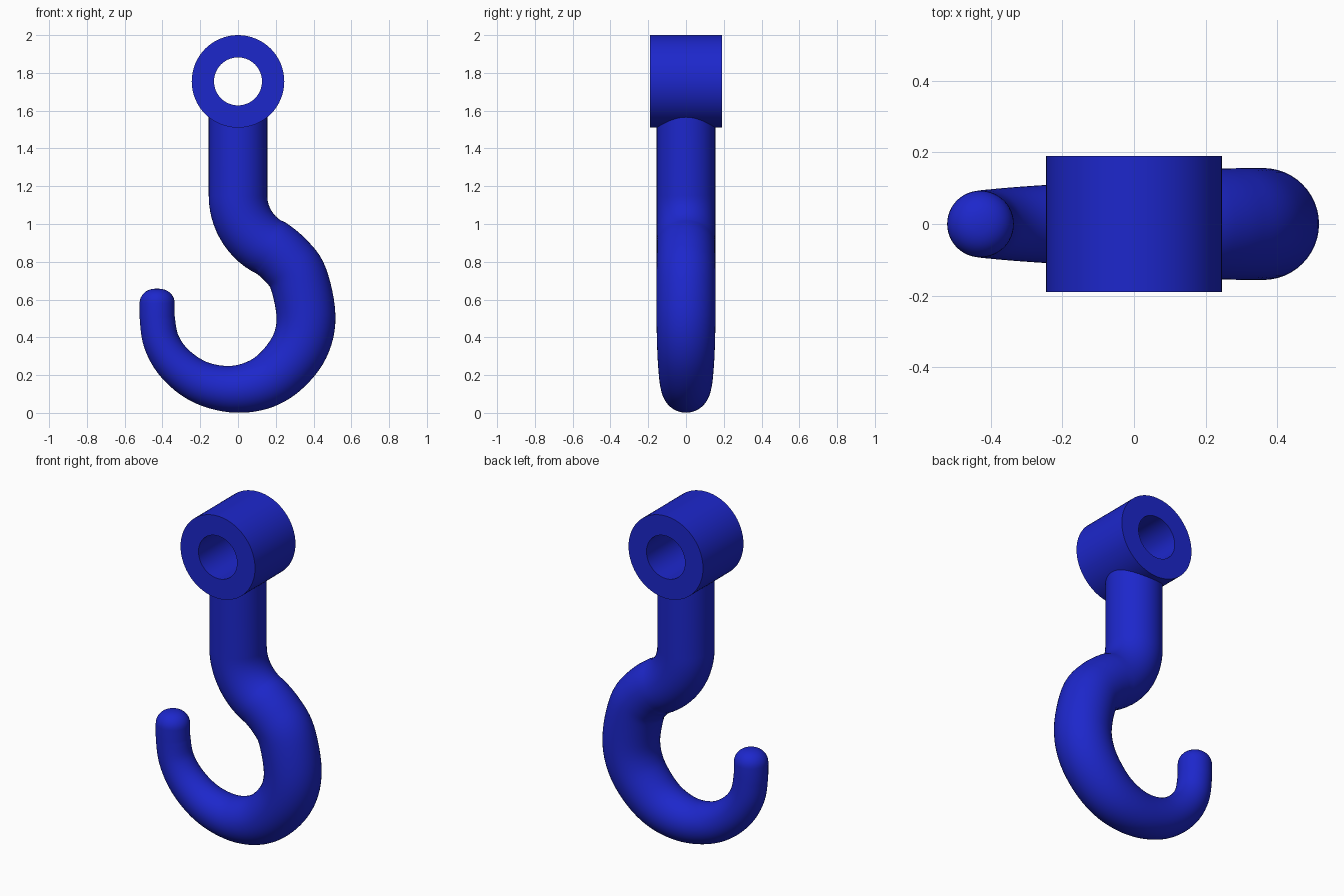
import bpy, bmesh, math
from mathutils import Vector

if "Cube" in bpy.data.objects:
    bpy.data.objects.remove(bpy.data.objects["Cube"])

blue = bpy.data.materials.new("blue_paint")
blue.diffuse_color = (0.012, 0.02, 0.6, 1)
blue.use_nodes = True
blue.node_tree.nodes["Principled BSDF"].inputs["Base Color"].default_value = blue.diffuse_color


def make_object(name, bm):
    bmesh.ops.recalc_face_normals(bm, faces=bm.faces[:])
    mesh = bpy.data.meshes.new(name)
    bm.to_mesh(mesh)
    bm.free()
    obj = bpy.data.objects.new(name, mesh)
    bpy.context.collection.objects.link(obj)
    mesh.materials.append(blue)
    bpy.ops.object.select_all(action='DESELECT')
    obj.select_set(True)
    bpy.context.view_layer.objects.active = obj
    bpy.ops.object.shade_smooth_by_angle(angle=math.radians(35))
    return obj


def bridge(bm, a, b):
    n = len(a)
    for i in range(n):
        bm.faces.new((a[i], a[(i + 1) % n], b[(i + 1) % n], b[i]))


def catmull(p0, p1, p2, p3, t):
    return 0.5 * (2 * p1 + (p2 - p0) * t + (2 * p0 - 5 * p1 + 4 * p2 - p3) * t * t
                  + (3 * p1 - p0 - 3 * p2 + p3) * t ** 3)


# Eye: a thick tube lying along y
SEG, EYE_Z = 64, 1.755
bm = bmesh.new()
loops = []
for r, y in ((0.245, -0.19), (0.245, 0.19), (0.127, 0.19), (0.127, -0.19)):
    loops.append([bm.verts.new((r * math.cos(a), y, EYE_Z + r * math.sin(a)))
                  for a in (2 * math.pi * i / SEG for i in range(SEG))])
for i in range(4):
    bridge(bm, loops[i], loops[(i + 1) % 4])
make_object("eye", bm)

# Shank and hook centre line as (x, z, radius): neck bend, then tapering bowl
path = [Vector((0, 1.6, 0.155))]
for i in range(13):
    a = math.radians(180 + 59 * i / 12)
    path.append(Vector((0.31 + 0.31 * math.cos(a), 1.15 + 0.31 * math.sin(a), 0.155)))
keys = [Vector(k) for k in (
    (0.08, 0.935, 0.155), (0.16, 0.884, 0.155), (0.25, 0.81, 0.155), (0.32, 0.71, 0.156),
    (0.36, 0.51, 0.156), (0.328, 0.355, 0.153), (0.23, 0.225, 0.146), (0.11, 0.15, 0.136),
    (-0.04, 0.126, 0.123), (-0.2, 0.163, 0.112), (-0.329, 0.256, 0.103),
    (-0.405, 0.375, 0.096), (-0.428, 0.51, 0.093), (-0.428, 0.59, 0.093))]
for i in range(1, len(keys) - 2):
    for s in range(1, 7):
        path.append(catmull(*keys[i - 1:i + 3], s / 6))
# Rounded tip
for i in range(0, 9):
    a = math.radians(88 * i / 8)
    path.append(Vector((-0.428, 0.58 + 0.078 * math.sin(a), 0.093 * math.cos(a) ** 0.85)))

# Sweep a circle along the centre line
bm = bmesh.new()
rings = []
for i, p in enumerate(path):
    t = path[min(i + 1, len(path) - 1)] - path[max(i - 1, 0)]
    n = Vector((t.y, -t.x)).normalized()
    if i < 2:
        n = Vector((-1, 0))
    rings.append([bm.verts.new((p.x + p.z * math.cos(a) * n.x, p.z * math.sin(a),
                                p.y + p.z * math.cos(a) * n.y))
                  for a in (2 * math.pi * k / 48 for k in range(48))])
for a, b in zip(rings, rings[1:]):
    bridge(bm, a, b)
bm.faces.new(rings[0])
bm.faces.new(rings[-1])
make_object("shank_and_hook", bm)
